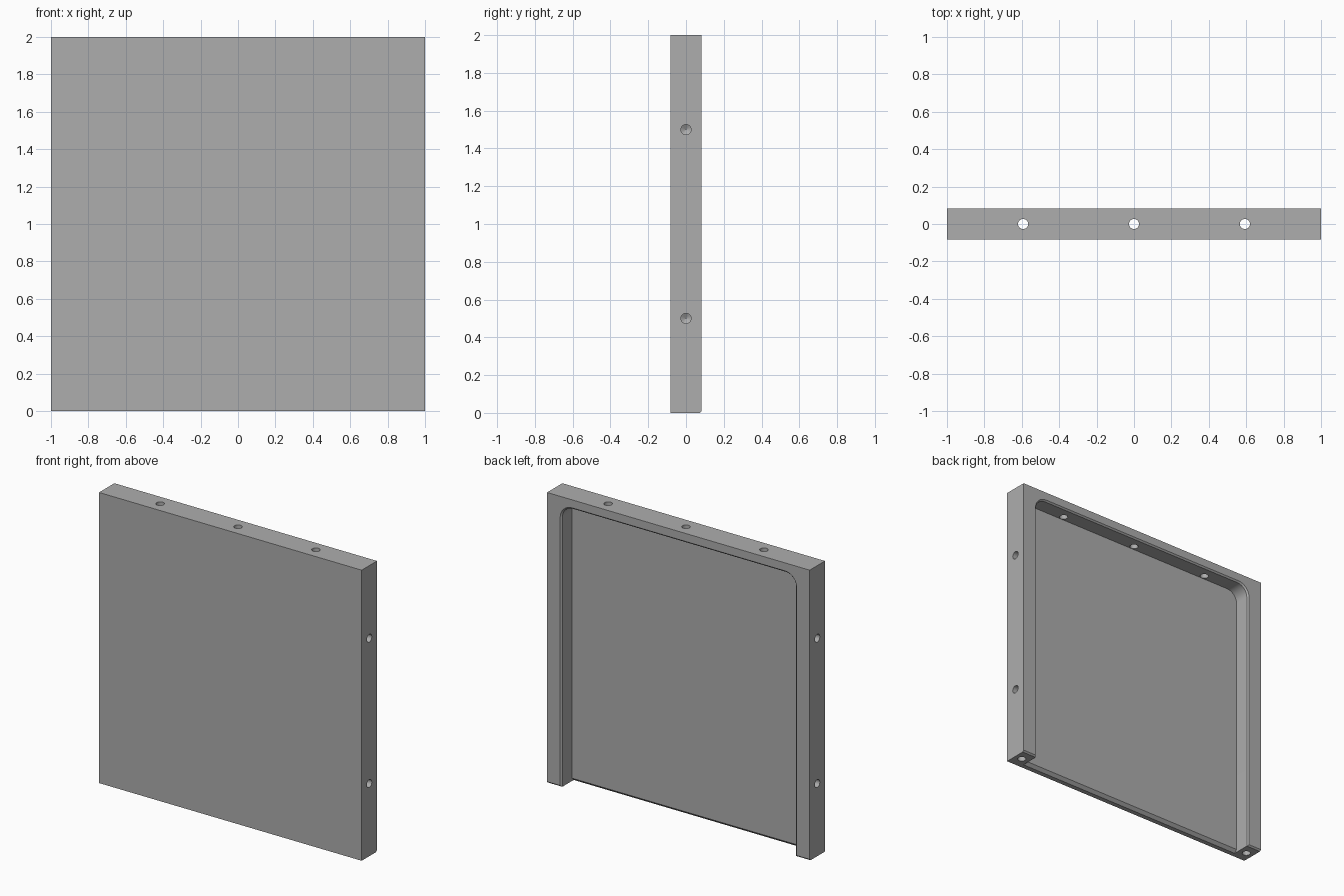
import bpy, bmesh, math
from mathutils import Vector

cube = bpy.data.objects.get("Cube")
if cube:
    bpy.data.objects.remove(cube, do_unlink=True)

HALF = 0.083       # half the panel thickness
FLOOR = -0.03      # pocket floor
BEVEL = 0.01       # bevel round the pocket mouth

grey = bpy.data.materials.new("satin grey")
grey.use_nodes = True
grey.diffuse_color = (0.42, 0.42, 0.42, 1)
grey.node_tree.nodes["Principled BSDF"].inputs["Base Color"].default_value = (0.42, 0.42, 0.42, 1)


def loft(name, rings):
    """Closed solid through matching rings of points."""
    bm = bmesh.new()
    loops = [[bm.verts.new(p) for p in ring] for ring in rings]
    for a, b in zip(loops, loops[1:]):
        for i in range(len(a)):
            j = (i + 1) % len(a)
            bm.faces.new((a[i], a[j], b[j], b[i]))
    bm.faces.new(loops[0])
    bm.faces.new(loops[-1])
    bmesh.ops.recalc_face_normals(bm, faces=bm.faces)
    mesh = bpy.data.meshes.new(name)
    bm.to_mesh(mesh)
    bm.free()
    mesh.materials.append(grey)
    obj = bpy.data.objects.new(name, mesh)
    bpy.context.collection.objects.link(obj)
    return obj


def pocket_ring(y, grow):
    """Outline with round top corners, running out through the bottom."""
    w, top, r = 0.89 + grow, 1.935 + grow, 0.08 + grow
    pts = [(w, y, -0.1)]
    for side in (1, -1):
        for k in range(9):
            a = math.radians(90 * (k if side == 1 else 8 - k) / 8)
            pts.append((side * (w - r + r * math.cos(a)), y, top - r + r * math.sin(a)))
    return pts + [(-w, y, -0.1)]


def drill(start, direction, depth, radius=0.027):
    """Round drill with a pointed tip."""
    d = Vector(direction)
    u = d.orthogonal().normalized()
    v = d.cross(u)

    def ring(t, r):
        c = Vector(start) + d * t
        return [c + r * (u * math.cos(a) + v * math.sin(a))
                for a in (math.tau * k / 24 for k in range(24))]
    return loft("drill_cutter", [ring(-0.05, radius), ring(depth, radius),
                                 ring(depth + 0.015, 0.001)])


def wedge(y, z, size, half_length):
    """Prism that chamfers a lower back edge along x."""
    e = 0.02
    tri = [(y + e, z - size - e), (y + e, z + e), (y - size - e, z - size - e)]
    return loft("chamfer_cutter", [[(x, a, b) for a, b in tri]
                                   for x in (-half_length, half_length)])


# Solid panel
panel = loft("back_recessed_panel", [[(x, y, z) for x, z in
             ((-1, 0), (1, 0), (1, 2), (-1, 2))] for y in (-HALF, HALF)])

# Pocket with bevelled mouth, open at the bottom
cutters = [loft("pocket_cutter", [pocket_ring(FLOOR, 0), pocket_ring(HALF - BEVEL, 0),
                                  pocket_ring(HALF + BEVEL, 2 * BEVEL)])]
# Chamfers on the feet and the lower edge of the floor
cutters.append(wedge(HALF, 0.01, 0.01, 1.1))
cutters.append(wedge(FLOOR, 0.02, 0.02, 0.889))
# Through holes in the top rail
for x in (-0.593, 0, 0.593):
    cutters.append(drill((x, 0, 2), (0, 0, -1), 0.15))
# Blind holes in the sides and feet
for s in (-1, 1):
    for z in (0.5, 1.5):
        cutters.append(drill((s, 0, z), (-s, 0, 0), 0.06))
    cutters.append(drill((s * 0.947, 0, 0), (0, 0, 1), 0.1))

bpy.context.view_layer.objects.active = panel
for cutter in cutters:
    cutter.hide_render = True
    mod = panel.modifiers.new("cut", 'BOOLEAN')
    mod.operation = 'DIFFERENCE'
    mod.solver = 'EXACT'
    mod.object = cutter
    bpy.ops.object.modifier_apply(modifier=mod.name)
    bpy.data.objects.remove(cutter, do_unlink=True)

# Smooth the curved walls, keep the edges sharp
bpy.ops.object.select_all(action='DESELECT')
panel.select_set(True)
bpy.ops.object.shade_smooth_by_angle(angle=math.radians(25))
